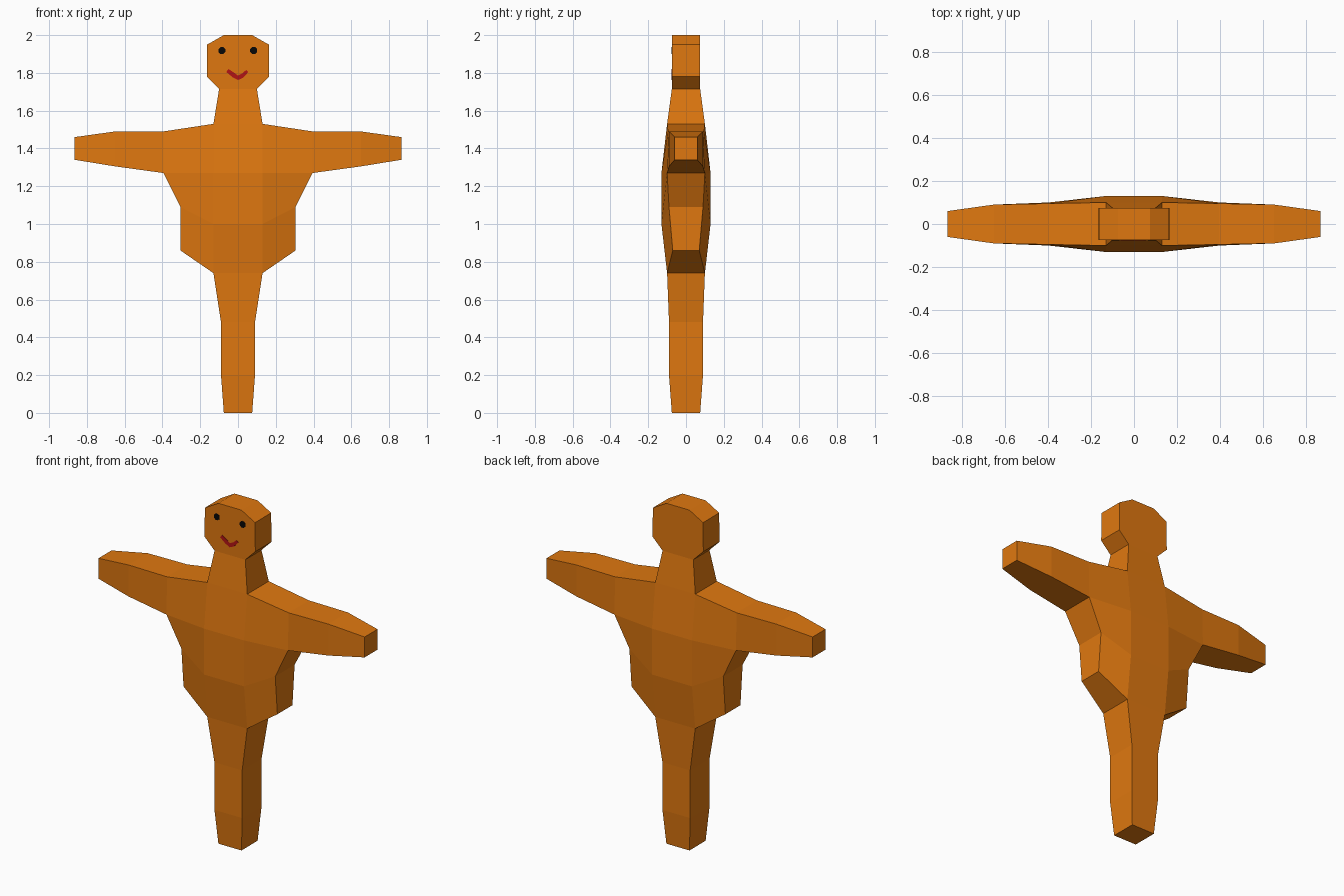
import bpy, bmesh, math

if "Cube" in bpy.data.objects:
    bpy.data.objects.remove(bpy.data.objects["Cube"])


def material(name, rgb):
    m = bpy.data.materials.new(name)
    m.diffuse_color = (*rgb, 1)
    m.use_nodes = True
    m.node_tree.nodes["Principled BSDF"].inputs["Base Color"].default_value = m.diffuse_color
    return m


def finish(bm, name, mat):
    bmesh.ops.recalc_face_normals(bm, faces=bm.faces)
    me = bpy.data.meshes.new(name)
    bm.to_mesh(me)
    bm.free()
    me.materials.append(mat)
    ob = bpy.data.objects.new(name, me)
    bpy.context.collection.objects.link(ob)
    return ob


orange = material("ginger_orange", (0.74, 0.187, 0.005))
black = material("eye_black", (0.002, 0.002, 0.002))
red = material("mouth_red", (0.45, 0.007, 0.007))

# Right half of the figure: (x, z, half depth)
POINTS = [
    # 0-6 leg and trunk column, 7-10 neck and head
    (.075, 0, .075), (.09, .2, .09), (.09, .48, .09), (.13, .74, .10),
    (.13, 1.0, .13), (.13, 1.27, .13), (.13, 1.53, .10),
    (.10, 1.715, .075), (.165, 1.78, .075), (.163, 1.95, .075), (.075, 2.0, .075),
    # 11-12 hip, 13-18 arm
    (.305, .86, .07), (.305, 1.09, .09),
    (.395, 1.27, .10), (.395, 1.49, .095), (.65, 1.305, .09),
    (.65, 1.49, .09), (.865, 1.34, .06), (.865, 1.46, .06),
]
SIDE = [(3, 11, 12, 4), (4, 12, 13, 5), (5, 13, 14, 6), (13, 15, 16, 14), (15, 17, 18, 16)]

# Body: front sheet, matching back sheet, then the rim between them
bm = bmesh.new()
v = {(i, sx, sy): bm.verts.new((sx * x, sy * d, z))
     for i, (x, z, d) in enumerate(POINTS) for sx in (-1, 1) for sy in (-1, 1)}
back_of = {v[i, sx, -1]: v[i, sx, 1] for i in range(len(POINTS)) for sx in (-1, 1)}
loops = [[(i, -1), (i, 1), (i + 1, 1), (i + 1, -1)] for i in range(7)]
loops.append([(i, 1) for i in range(7, 11)] + [(i, -1) for i in range(10, 6, -1)])
loops += [[(i, sx) for i in quad] for quad in SIDE for sx in (-1, 1)]
for loop in loops:
    bm.faces.new([v[i, sx, -1] for i, sx in loop])
rim = [tuple(e.verts) for e in bm.edges if len(e.link_faces) == 1]
for loop in loops:
    bm.faces.new([v[i, sx, 1] for i, sx in loop])
for a, b in rim:
    bm.faces.new((a, b, back_of[b], back_of[a]))
finish(bm, "body", orange)


def plate(name, polygons, mat, y0=-.074, y1=-.077):
    """Thin plates on the face from flat (x, z) polygons."""
    bm = bmesh.new()
    for poly in polygons:
        front = [bm.verts.new((x, y1, z)) for x, z in poly]
        back = [bm.verts.new((x, y0, z)) for x, z in poly]
        bm.faces.new(front)
        bm.faces.new(back[::-1])
        for k in range(len(poly)):
            n = (k + 1) % len(poly)
            bm.faces.new((front[k], front[n], back[n], back[k]))
    finish(bm, name, mat)


# Eyes
for side, cx in (("left", -.085), ("right", .083)):
    ring = [(cx + .02 * math.cos(k * math.tau / 8 + math.pi / 8),
             1.918 + .02 * math.sin(k * math.tau / 8 + math.pi / 8)) for k in range(8)]
    plate(side + "_eye", [ring], black)

# Smiling mouth as one bent ribbon
upper = [(-.05, 1.82), (-.022, 1.802), (0, 1.786), (.022, 1.797), (.043, 1.815)]
lower = [(-.062, 1.805), (-.03, 1.778), (0, 1.762), (.028, 1.775), (.055, 1.805)]
plate("mouth", [lower + upper[::-1]], red)
